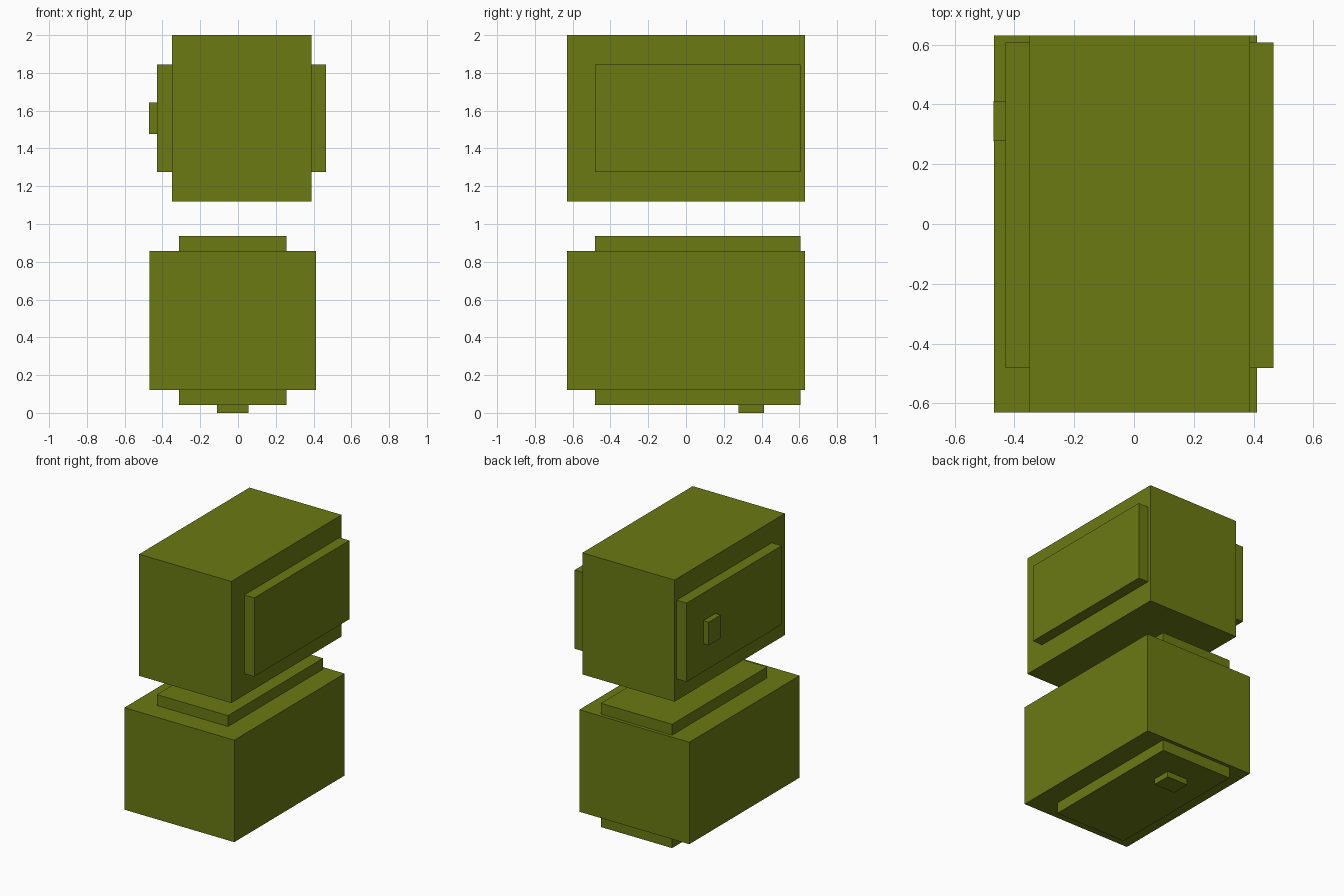
import bpy, bmesh
from math import radians
from mathutils import Matrix, Vector

if "Cube" in bpy.data.objects:
    bpy.data.objects.remove(bpy.data.objects["Cube"])

olive = bpy.data.materials.new("olive")
olive.diffuse_color = (0.147, 0.195, 0.006, 1)
olive.use_nodes = True
olive.node_tree.nodes["Principled BSDF"].inputs["Base Color"].default_value = olive.diffuse_color


def box(name, lo, hi, place):
    """Box between two local corners, moved by the placement matrix."""
    lo, hi = Vector(lo), Vector(hi)
    bm = bmesh.new()
    bmesh.ops.create_cube(bm, size=1)
    bm.transform(place @ Matrix.Translation((lo + hi) / 2) @ Matrix.Diagonal((*(hi - lo), 1)))
    mesh = bpy.data.meshes.new(name)
    bm.to_mesh(mesh)
    bm.free()
    mesh.materials.append(olive)
    bpy.context.collection.objects.link(bpy.data.objects.new(name, mesh))


# Parts of one unit, centred on its main block
W, D, H = 0.369, 0.631, 0.44      # half sizes of the block
T, P, K = 0.079, 0.285, 0.041     # plate thickness, plate half height, knob depth
PARTS = [
    ("block", (-W, -D, -H), (W, D, H)),
    ("left_plate", (-W - T, -0.481, -P), (-W, 0.606, P)),
    ("right_plate", (W, -0.481, -P), (W + T, 0.606, P)),
    ("knob", (-W - T - K, 0.277, -0.084), (-W - T, 0.412, 0.084)),
]

# Upright unit on top, the same unit tipped on its side below
UNITS = {
    "upper": Matrix.Translation((0.019, 0, 1.56)),
    "lower": Matrix.Translation((-0.028, 0, 0.489)) @ Matrix.Rotation(radians(-90), 4, "Y"),
}
for unit, place in UNITS.items():
    for part, lo, hi in PARTS:
        box(f"{unit}_{part}", lo, hi, place)
